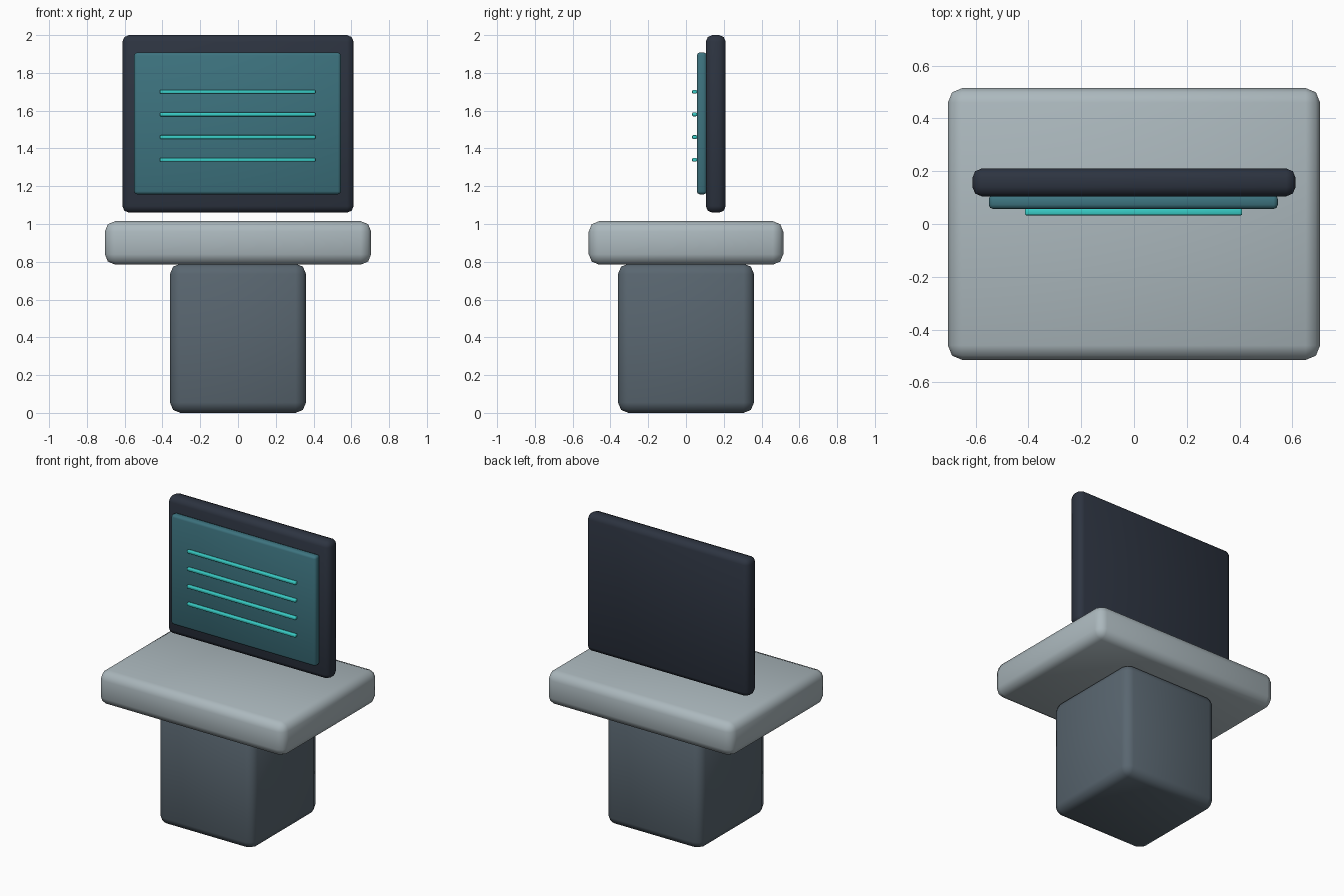
import bpy
import math

cube = bpy.data.objects.get("Cube")
if cube:
    bpy.data.objects.remove(cube, do_unlink=True)


def material(name, rgb):
    mat = bpy.data.materials.new(name)
    mat.use_nodes = True
    colour = (*rgb, 1)
    mat.diffuse_color = colour
    bsdf = next(n for n in mat.node_tree.nodes if n.type == 'BSDF_PRINCIPLED')
    bsdf.inputs["Base Color"].default_value = colour
    return mat


def rounded_box(name, low, high, radius, mat, segments=2):
    """Box between two corners with softly bevelled edges."""
    centre = [(a + b) / 2 for a, b in zip(low, high)]
    bpy.ops.mesh.primitive_cube_add(size=1, location=centre)
    obj = bpy.context.object
    obj.name = name
    obj.scale = [b - a for a, b in zip(low, high)]
    bpy.ops.object.transform_apply(location=False, rotation=False, scale=True)
    bevel = obj.modifiers.new("rounded_edges", 'BEVEL')
    bevel.width = radius
    bevel.segments = segments
    bpy.ops.object.modifier_apply(modifier=bevel.name)
    bpy.ops.object.shade_smooth_by_angle(angle=math.radians(50))
    obj.data.materials.append(mat)
    return obj


slate = material("slate grey", (0.10, 0.133, 0.162))
pale = material("pale grey", (0.41, 0.48, 0.51))
dark = material("dark navy", (0.026, 0.034, 0.052))
teal = material("dull teal", (0.046, 0.17, 0.21))
bright = material("bright turquoise", (0.04, 0.60, 0.56))

# Pedestal and counter top
rounded_box("pedestal", (-0.36, -0.36, 0), (0.36, 0.36, 0.79), 0.055, slate)
rounded_box("counter_top", (-0.705, -0.515, 0.785), (0.705, 0.515, 1.015), 0.055, pale)

# Upright display with raised screen
rounded_box("display_frame", (-0.612, 0.105, 1.06), (0.612, 0.21, 2), 0.035, dark)
rounded_box("screen", (-0.55, 0.057, 1.157), (0.545, 0.11, 1.908), 0.016, teal)

# Raised lines on the screen
for i in range(4):
    z = 1.34 + 0.12 * i
    rounded_box(f"screen_line_{i + 1}", (-0.413, 0.033, z - 0.01),
                (0.41, 0.058, z + 0.01), 0.005, bright)
